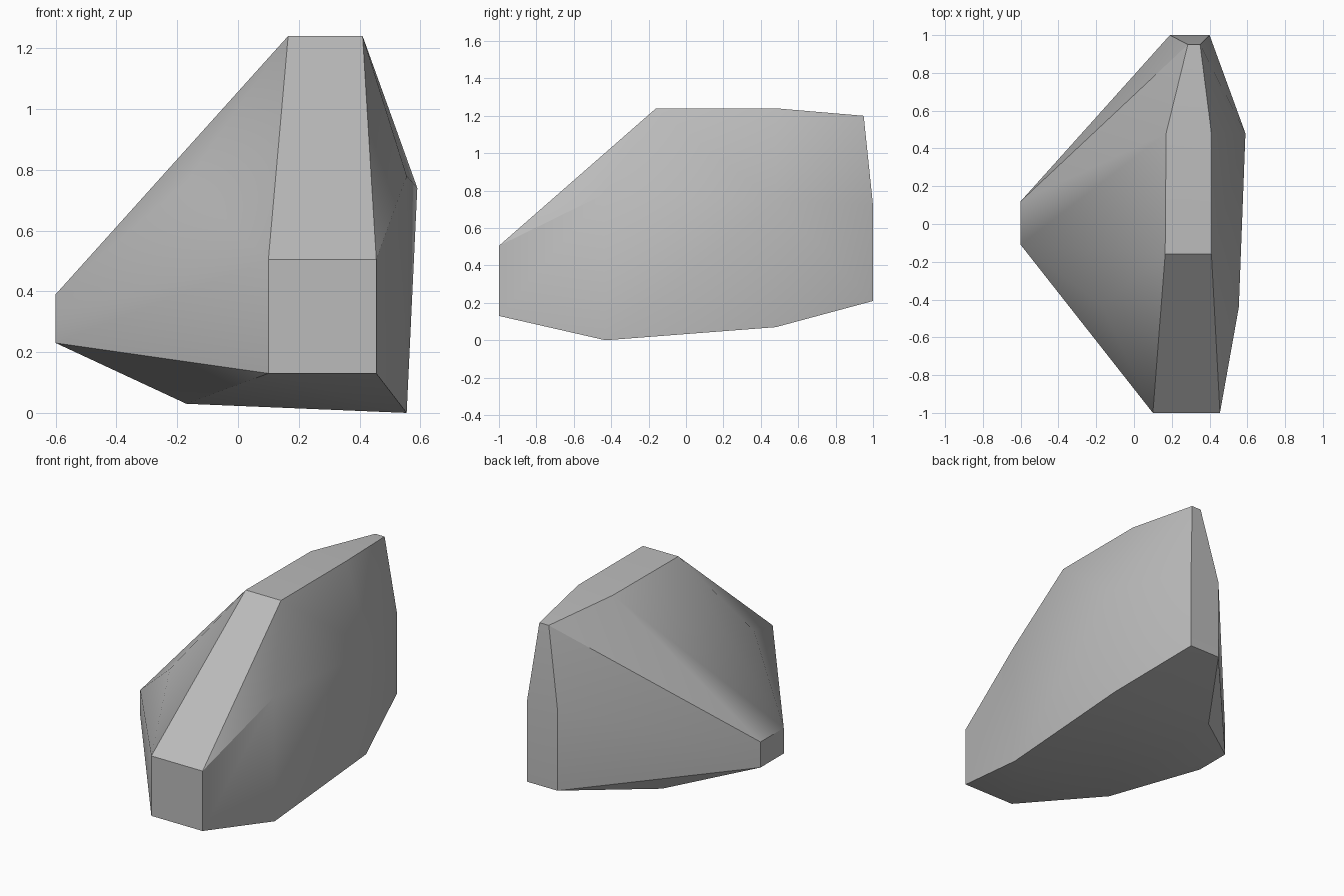
import bpy, bmesh, math

cube = bpy.data.objects.get("Cube")
if cube:
    bpy.data.objects.remove(cube, do_unlink=True)

# Plain grey stone
grey = bpy.data.materials.new("stone_grey")
grey.use_nodes = True
colour = (0.5, 0.5, 0.5, 1)
grey.diffuse_color = colour
grey.node_tree.nodes["Principled BSDF"].inputs["Base Color"].default_value = colour


def strip(y, z, *xs):
    """Points in a row across x at one depth and height."""
    return [(x, y, z) for x in xs]


points = []
# Front end, a small upright rectangle
for z in (0.13, 0.505):
    points += strip(-1, z, 0.1, 0.455)
# Wide front section
points += [(-0.17, -0.43, 0.03), (0.555, -0.43, 0)]
points += [(-0.17, -0.43, 0.76), (0.555, -0.44, 0.78)]
# Flat ridge along the top
points += strip(-0.16, 1.24, 0.165, 0.41)
points += strip(0.48, 1.24, 0.17, 0.41)
points += strip(0.95, 1.2, 0.285, 0.35)
# Wide rear section
points += [(-0.17, 0.48, 0.12), (0.55, 0.48, 0.07)]
points += [(-0.17, 0.48, 0.71), (0.59, 0.48, 0.74)]
# Rear end
for z in (0.21, 0.72):
    points += strip(1, z, 0.19, 0.4)
# Blunt tip on the side
for y in (-0.11, 0.12):
    points += [(-0.6, y, 0.23), (-0.6, y, 0.39)]

# Wrap the points in one faceted body
bm = bmesh.new()
for p in points:
    bm.verts.new(p)
bmesh.ops.convex_hull(bm, input=bm.verts[:])
bmesh.ops.dissolve_limit(bm, angle_limit=math.radians(1),
                         verts=bm.verts[:], edges=bm.edges[:])
bmesh.ops.recalc_face_normals(bm, faces=bm.faces[:])
mesh = bpy.data.meshes.new("rock_body")
bm.to_mesh(mesh)
bm.free()
mesh.materials.append(grey)

rock = bpy.data.objects.new("rock_body", mesh)
bpy.context.collection.objects.link(rock)
bpy.ops.object.select_all(action="DESELECT")
rock.select_set(True)
bpy.context.view_layer.objects.active = rock
bpy.ops.object.shade_smooth_by_angle(angle=math.radians(30))
